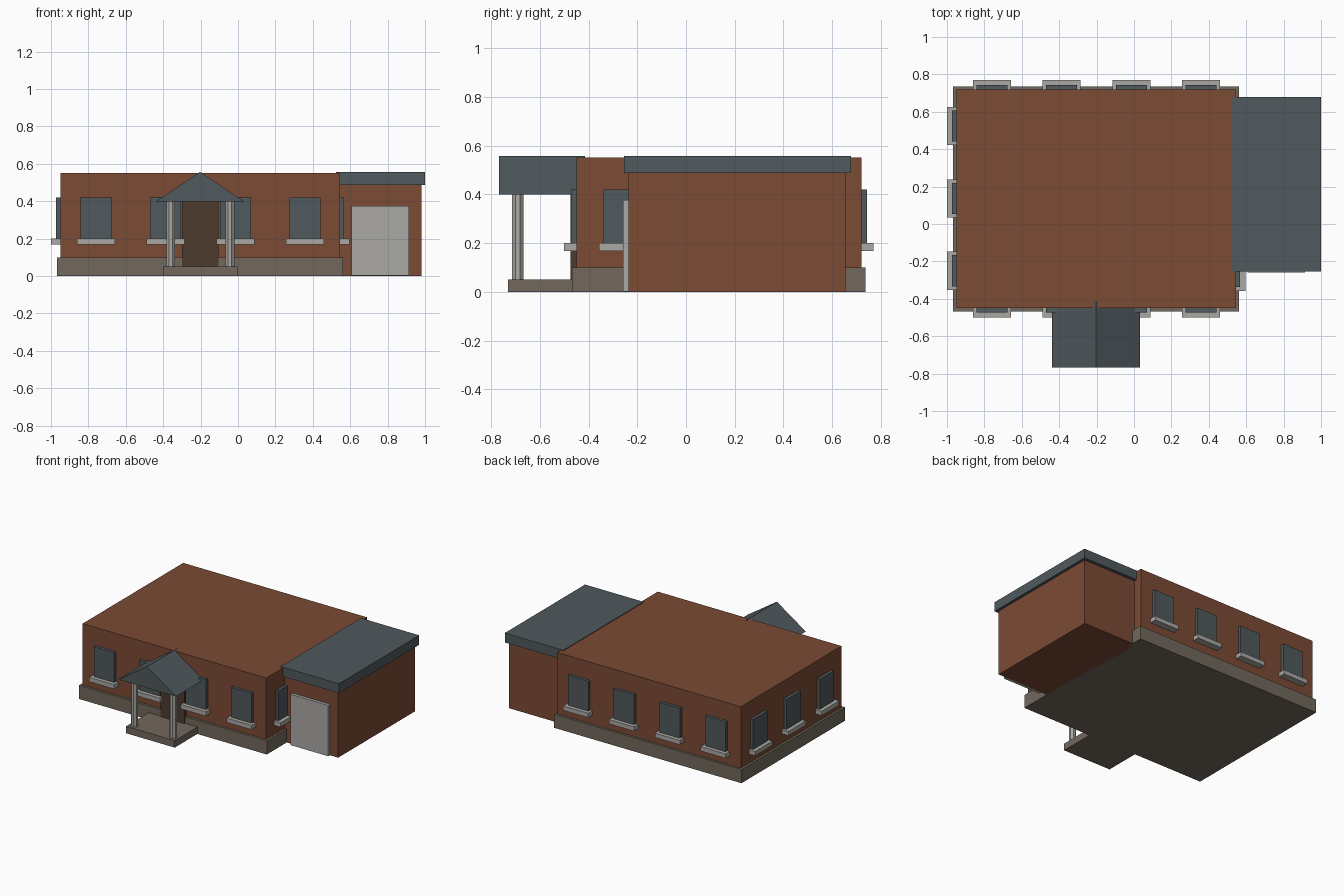
import bpy
import bmesh
from math import pi
from mathutils import Matrix

cube = bpy.data.objects.get("Cube")
if cube:
    bpy.data.objects.remove(cube, do_unlink=True)


def material(name, rgb):
    m = bpy.data.materials.new(name)
    m.use_nodes = True
    m.diffuse_color = (*rgb, 1)
    m.node_tree.nodes["Principled BSDF"].inputs["Base Color"].default_value = (*rgb, 1)
    return m


BRICK = material("brick red", (0.2, 0.069, 0.035))
SLATE = material("slate grey", (0.08, 0.1, 0.11))
STONE = material("brown stone", (0.168, 0.14, 0.108))
PALE = material("pale grey", (0.4, 0.395, 0.375))
WOOD = material("dark wood", (0.076, 0.043, 0.026))


def finish(name, bm, mat):
    bmesh.ops.recalc_face_normals(bm, faces=bm.faces)
    mesh = bpy.data.meshes.new(name)
    bm.to_mesh(mesh)
    bm.free()
    mesh.materials.append(mat)
    obj = bpy.data.objects.new(name, mesh)
    bpy.context.collection.objects.link(obj)
    return obj


def box(name, x, y, z, mat):
    """Box spanning the given (low, high) range on each axis."""
    bm = bmesh.new()
    bmesh.ops.create_cube(bm, size=1)
    for v in bm.verts:
        v.co = [r[0] if c < 0 else r[1] for c, r in zip(v.co, (x, y, z))]
    return finish(name, bm, mat)


def column(name, x, y, radius, z, mat):
    """Octagonal post with flat sides facing the axes."""
    bm = bmesh.new()
    place = Matrix.Translation((x, y, sum(z) / 2)) @ Matrix.Rotation(pi / 8, 4, "Z")
    bmesh.ops.create_cone(bm, cap_ends=True, segments=8, radius1=radius,
                          radius2=radius, depth=z[1] - z[0], matrix=place)
    return finish(name, bm, mat)


def gable(name, x, y, z, mat):
    """Triangular prism with its ridge along y."""
    bm = bmesh.new()
    profile = [(x[0], z[0]), (x[1], z[0]), (sum(x) / 2, z[1])]
    face = bm.faces.new([bm.verts.new((px, y[0], pz)) for px, pz in profile])
    out = bmesh.ops.extrude_face_region(bm, geom=[face])["geom"]
    moved = [g for g in out if isinstance(g, bmesh.types.BMVert)]
    bmesh.ops.translate(bm, verts=moved, vec=(0, y[1] - y[0], 0))
    return finish(name, bm, mat)


def window(side, number, along, wall, outward, on_x_wall):
    """Window pane and sill projecting from a wall."""
    def part(name, half, reach, z, mat):
        span = (along - half, along + half)
        depth = sorted((wall - outward * 0.01, wall + outward * reach))
        x, y = (depth, span) if on_x_wall else (span, depth)
        box(f"{side}_{name}_{number}", x, y, z, mat)
    part("window", 0.083, 0.022, (0.19, 0.42), SLATE)
    part("window_sill", 0.102, 0.05, (0.168, 0.2), PALE)


# Main building
LEFT, RIGHT, FRONT, BACK = -0.95, 0.545, -0.45, 0.72
box("main_walls", (LEFT, RIGHT), (FRONT, BACK), (0.02, 0.552), BRICK)
box("plinth", (LEFT - 0.017, RIGHT + 0.016), (FRONT - 0.017, BACK + 0.016), (0, 0.1), STONE)

# Windows on all four walls
for i in range(4):
    centre = -0.76 + i * 0.373
    window("front", i + 1, centre, FRONT, -1, False)
    window("back", i + 1, centre, BACK, 1, False)
for i in range(3):
    window("right_side", i + 1, -0.25 + i * 0.387, LEFT, -1, True)
window("left_side", 1, -0.255, RIGHT, 1, True)

# Garage
box("garage_walls", (0.535, 0.98), (-0.235, 0.655), (0, 0.49), BRICK)
box("garage_roof", (0.525, 1.0), (-0.255, 0.678), (0.487, 0.557), SLATE)
box("garage_door", (0.607, 0.915), (-0.258, -0.225), (0.002, 0.376), PALE)

# Entrance porch
box("front_door", (-0.3, -0.105), (-0.473, -0.44), (0.05, 0.405), WOOD)
box("porch_step", (-0.4, -0.004), (-0.73, -0.45), (0, 0.051), STONE)
for side, x in (("right", -0.359), ("left", -0.043)):
    column(f"porch_column_{side}", x, -0.69, 0.025, (0.045, 0.405), PALE)
gable("porch_roof", (-0.438, 0.032), (-0.767, -0.415), (0.4, 0.557), SLATE)
